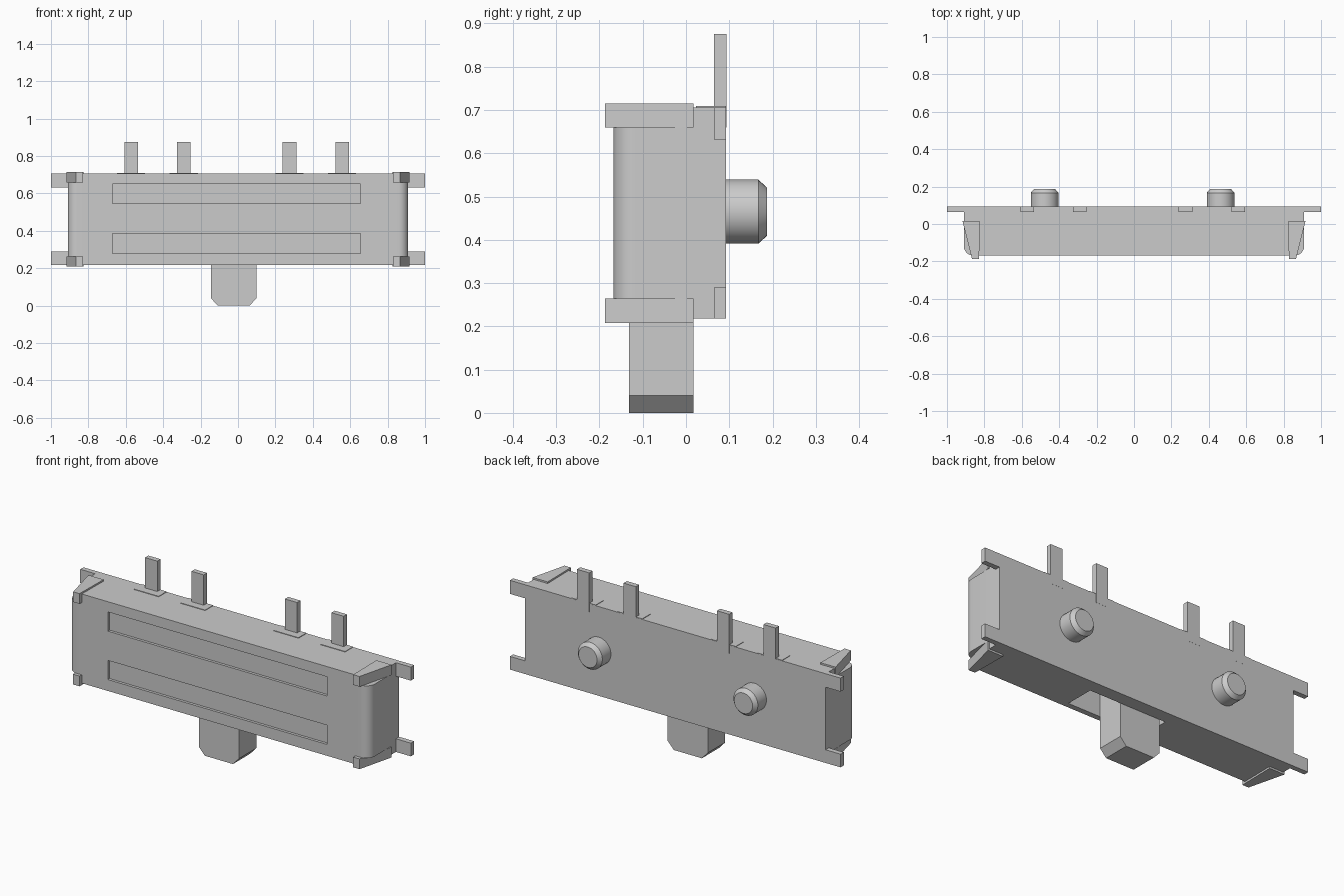
import bpy, bmesh, math

if "Cube" in bpy.data.objects:
    bpy.data.objects.remove(bpy.data.objects["Cube"])


def prism(name, pts, lo, hi, axis='z'):
    """Extrude a 2D outline: axis z uses (x, y) points, axis y uses (x, z) points."""
    bm = bmesh.new()
    place = (lambda p: (p[0], p[1], lo)) if axis == 'z' else (lambda p: (p[0], lo, p[1]))
    face = bm.faces.new([bm.verts.new(place(p)) for p in pts])
    ext = bmesh.ops.extrude_face_region(bm, geom=[face])
    verts = [v for v in ext['geom'] if isinstance(v, bmesh.types.BMVert)]
    bmesh.ops.translate(bm, verts=verts, vec=(0, 0, hi - lo) if axis == 'z' else (0, hi - lo, 0))
    bmesh.ops.recalc_face_normals(bm, faces=bm.faces)
    me = bpy.data.meshes.new(name)
    bm.to_mesh(me)
    bm.free()
    ob = bpy.data.objects.new(name, me)
    bpy.context.collection.objects.link(ob)
    return ob


def box(name, x0, x1, y0, y1, z0, z1):
    return prism(name, [(x0, y0), (x1, y0), (x1, y1), (x0, y1)], z0, z1)


def smooth(ob):
    bpy.ops.object.select_all(action='DESELECT')
    ob.select_set(True)
    bpy.context.view_layer.objects.active = ob
    bpy.ops.object.shade_smooth_by_angle(angle=math.radians(30))


def cut(ob, cutter):
    mod = ob.modifiers.new("cut", 'BOOLEAN')
    mod.operation = 'DIFFERENCE'
    mod.solver = 'EXACT'
    mod.object = cutter
    bpy.context.view_layer.objects.active = ob
    bpy.ops.object.modifier_apply(modifier=mod.name)
    bpy.data.objects.remove(cutter, do_unlink=True)


BACK, FRONT = 0.093, -0.168
Z0, Z1, ZM = 0.218, 0.706, 0.462

# Housing with rounded front corners
r = 0.05
arc = [(0.91 - r + r * math.cos(a), FRONT + r - r * math.sin(a))
       for a in [math.pi / 2 * i / 8 for i in range(9)]]
outline = [(0.91, BACK)] + arc + [(-x, y) for x, y in reversed(arc)] + [(-0.91, BACK)]
housing = prism("housing", outline, Z0, Z1)

# Shallow grooves on the front
for z0, z1 in ((0.28, 0.385), (0.545, 0.65)):
    cut(housing, box("groove_cutter", -0.67, 0.655, FRONT - 0.1, FRONT + 0.015, z0, z1))

# Notched end corners where the clips sit
for s in (-1, 1):
    for z0, z1 in ((0.1, 0.264), (0.659, 0.8)):
        x0, x1 = sorted((s * 0.83, s * 1.2))
        cut(housing, box("corner_cutter", x0, x1, -0.4, 0.016, z0, z1))

# Slot for the slider
cut(housing, box("slot_cutter", -0.175, 0.29, -0.138, 0.022, 0.1, 0.42))
smooth(housing)

# Mounting tabs and tapered corner clips
for s, side in ((-1, "left"), (1, "right")):
    for low, z0, z1 in (("lower", Z0, 0.29), ("upper", 0.632, Z1)):
        x0, x1 = sorted((s * 0.90, s * 1.0))
        box(f"tab_{side}_{low}", x0, x1, 0.065, BACK, z0, z1)
    for low, z0, z1 in (("lower", 0.208, 0.264), ("upper", 0.659, 0.715)):
        prism(f"clip_{side}_{low}", [(s * x, y) for x, y in
              ((0.825, 0.017), (0.917, 0.017), (0.866, -0.187), (0.828, -0.187))], z0, z1)

# Terminal pins on dark pads
for i, x in enumerate((-0.571, -0.29, 0.275, 0.557)):
    box(f"pin_{i}", x - 0.037, x + 0.037, 0.065, BACK + 0.0005, 0.66, 0.875)
    prism(f"pad_{i}", [(x - 0.075, 0.023), (x + 0.075, 0.023), (x + 0.075, BACK - 0.001),
                       (x - 0.075, BACK - 0.001)], 0.68, 0.709)

# Slider knob with chamfered lower edges
prism("slider", [(-0.145, 0.04), (-0.108, 0), (0.062, 0), (0.099, 0.04),
                 (0.099, 0.40), (-0.145, 0.40)], -0.132, 0.017, 'y')

# Locating pegs on the back
for i, x in enumerate((-0.478, 0.463)):
    bm = bmesh.new()
    n = 32
    rings = []
    for rad, y in ((0.074, 0.06), (0.074, 0.167), (0.056, 0.187)):
        rings.append([bm.verts.new((x + rad * math.cos(2 * math.pi * k / n), y,
                                    0.465 + rad * math.sin(2 * math.pi * k / n))) for k in range(n)])
    for a, b in zip(rings, rings[1:]):
        for k in range(n):
            bm.faces.new((a[k], a[(k + 1) % n], b[(k + 1) % n], b[k]))
    bm.faces.new(rings[0])
    bm.faces.new(rings[-1])
    bmesh.ops.recalc_face_normals(bm, faces=bm.faces)
    me = bpy.data.meshes.new(f"peg_{i}")
    bm.to_mesh(me)
    bm.free()
    peg = bpy.data.objects.new(f"peg_{i}", me)
    bpy.context.collection.objects.link(peg)
    smooth(peg)
